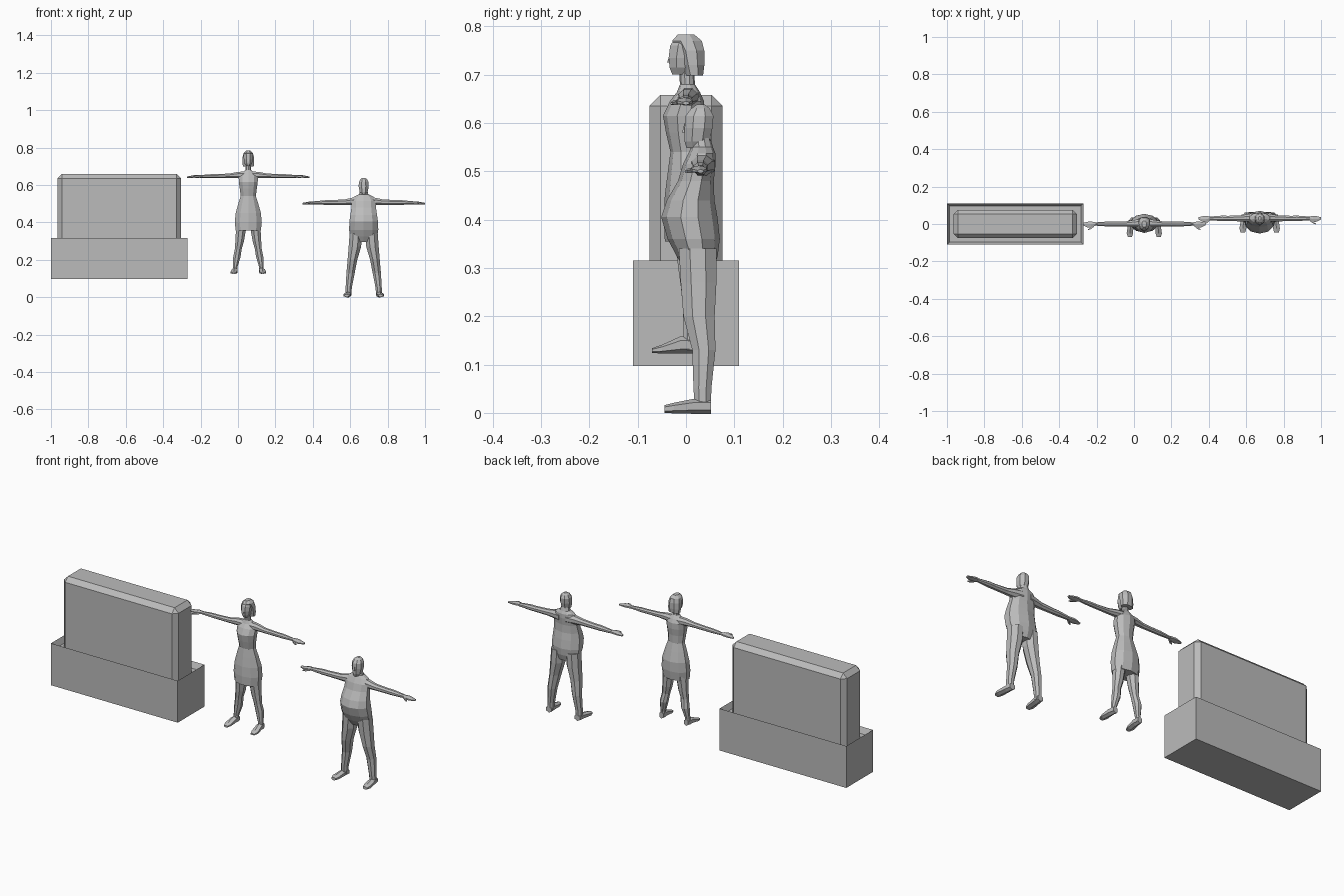
import bpy, bmesh, math
from mathutils import Vector

default_cube = bpy.data.objects.get("Cube")
if default_cube:
    bpy.data.objects.remove(default_cube, do_unlink=True)

grey = bpy.data.materials.new("plain grey")
grey.use_nodes = True
colour = (0.5, 0.5, 0.5, 1)
grey.diffuse_color = colour
grey.node_tree.nodes["Principled BSDF"].inputs["Base Color"].default_value = colour


def finish(bm, name):
    """Turn a bmesh into a flat shaded grey object."""
    bmesh.ops.recalc_face_normals(bm, faces=bm.faces)
    mesh = bpy.data.meshes.new(name)
    bm.to_mesh(mesh)
    bm.free()
    mesh.materials.append(grey)
    obj = bpy.data.objects.new(name, mesh)
    bpy.context.collection.objects.link(obj)
    return obj


def box_mesh(low, high):
    bm = bmesh.new()
    bmesh.ops.create_cube(bm, size=1)
    low, high = Vector(low), Vector(high)
    for vert in bm.verts:
        vert.co = (low + high) / 2 + vert.co * (high - low)
    return bm


def loft(name, rings, axis, origin, side=1, sides=8):
    """Skin elliptical rings (position, centre a, centre b, radius a, radius b)
    strung along an axis; side = -1 mirrors the part across the body."""
    bm = bmesh.new()
    loops = []
    for t, a, b, ra, rb in rings:
        loop = []
        for i in range(sides):
            angle = math.tau * (i + 0.5) / sides
            u, v = a + ra * math.cos(angle), b + rb * math.sin(angle)
            point = {"x": (t, u, v), "y": (u, t, v), "z": (u, v, t)}[axis]
            x, y, z = point
            loop.append(bm.verts.new(Vector((x * side, y, z)) + origin))
        loops.append(loop)
    for lower, upper in zip(loops, loops[1:]):
        for i in range(sides):
            j = (i + 1) % sides
            bm.faces.new((lower[i], lower[j], upper[j], upper[i]))
    bm.faces.new(loops[0])
    bm.faces.new(loops[-1])
    return finish(bm, name)


def body_rings(rows):
    """Rows of height, half width, front y and back y become centred rings."""
    return [(z, 0, (f + b) / 2, w * 1.04, (b - f) / 2 * 1.04) for z, w, f, b in rows]


def add_limbs(person, leg, arm, foot, leg_origin, arm_origin):
    for side, label in ((1, "left"), (-1, "right")):
        loft(f"{person}_{label}_leg", leg, "z", leg_origin, side)
        loft(f"{person}_{label}_foot", foot, "y", leg_origin, side, 6)
        loft(f"{person}_{label}_arm", arm, "x", arm_origin, side)
        loft(f"{person}_{label}_hand", HAND, "x", arm_origin, side, 6)
        loft(f"{person}_{label}_thumb", THUMB, "x", arm_origin, side, 4)


# Planter with a recessed top
planter = box_mesh((-1, -0.11, 0.097), (-0.27, 0.11, 0.315))
top = [f for f in planter.faces if f.normal.z > 0.9]
bmesh.ops.inset_region(planter, faces=top, thickness=0.02)
bmesh.ops.translate(planter, verts=top[0].verts, vec=(0, 0, -0.03))
finish(planter, "planter")

# Hedge block with chamfered corners
hedge = box_mesh((-0.965, -0.076, 0.27), (-0.305, 0.076, 0.658))
edges = [e for e in hedge.edges if max(v.co.z for v in e.verts) > 0.5]
bmesh.ops.bevel(hedge, geom=edges, offset=0.023, segments=1, affect="EDGES")
finish(hedge, "hedge")

# Arm, hand and thumb, measured outward from the middle of the shoulders
HAND = [(.262, 0, 0, .011, .008), (.285, -.003, 0, .019, .008),
        (.305, -.003, -.002, .017, .006), (.328, 0, -.004, .007, .004)]
THUMB = [(.268, -.008, 0, .008, .007), (.285, -.022, -.003, .007, .006),
         (.3, -.03, -.005, .003, .003)]
SLIM_ARM = [(.02, .005, .008, .024, .02), (.055, .003, .008, .02, .018),
            (.1, 0, .004, .015, .013), (.17, 0, .002, .013, .011),
            (.2, 0, .002, .014, .011), (.268, 0, 0, .009, .007)]
BROAD_ARM = [(t, a, b, ra * 1.15, rb * 1.25) for t, a, b, ra, rb in SLIM_ARM]

# Woman in a knee length dress
woman = Vector((0.055, 0, 0))
dress = body_rings([
    (.355, .068, -.042, .046), (.4, .073, -.044, .052), (.45, .068, -.042, .052),
    (.5, .054, -.036, .04), (.54, .041, -.031, .03), (.58, .046, -.04, .031),
    (.615, .051, -.046, .036), (.645, .052, -.032, .036), (.664, .034, -.018, .028),
    (.68, .016, -.012, .018), (.715, .014, -.014, .016)])
loft("woman_dress_and_neck", dress, "z", woman, sides=10)
face = body_rings([
    (.7, .011, -.029, .008), (.715, .021, -.035, .015), (.735, .025, -.037, .02),
    (.76, .026, -.034, .025), (.778, .016, -.022, .018)])
loft("woman_face", face, "z", woman)
loft("woman_nose", body_rings([(.725, .005, -.042, -.02), (.745, .002, -.035, -.02)]),
     "z", woman, sides=4)
hair = body_rings([
    (.698, .03, -.002, .036), (.72, .032, -.01, .039), (.75, .031, -.018, .039),
    (.77, .026, -.03, .034), (.783, .012, -.018, .018)])
loft("woman_hair", hair, "z", woman)
woman_leg = [(.13, .072, .008, .014, .014), (.16, .07, .008, .013, .014),
             (.215, .061, .014, .021, .022), (.26, .053, .008, .02, .02),
             (.3, .046, .008, .025, .026), (.38, .037, .006, .03, .034)]
woman_foot = [(-.07, .077, .129, .012, .005), (-.05, .077, .132, .02, .009),
              (-.01, .073, .141, .017, .018), (.022, .071, .14, .014, .017)]
add_limbs("woman", woman_leg, SLIM_ARM, woman_foot, woman, woman + Vector((0, 0, 0.645)))

# Stout man
man = Vector((0.672, 0.03, 0))
torso = body_rings([
    (.295, .045, -.03, .025), (.325, .073, -.048, .034), (.36, .079, -.066, .038),
    (.405, .077, -.079, .033), (.44, .072, -.068, .027), (.48, .066, -.045, .026),
    (.515, .066, -.035, .03), (.537, .052, -.024, .03), (.55, .025, -.018, .025),
    (.575, .018, -.016, .018)])
loft("man_torso", torso, "z", man, sides=10)
head = body_rings([
    (.548, .013, -.03, .012), (.562, .022, -.034, .02), (.59, .028, -.034, .026),
    (.615, .027, -.032, .028), (.63, .019, -.02, .02), (.638, .008, -.008, .01)])
loft("man_head", head, "z", man)
loft("man_nose", body_rings([(.58, .006, -.041, -.02), (.6, .002, -.035, -.02)]),
     "z", man, sides=4)
man_leg = [(.01, .082, .005, .017, .018), (.05, .08, .004, .018, .02),
           (.13, .07, .007, .024, .026), (.2, .06, -.003, .028, .035),
           (.27, .047, -.004, .036, .04), (.34, .042, -.006, .036, .042)]
man_foot = [(-.075, .09, .008, .014, .008), (-.055, .09, .01, .021, .011),
            (-.01, .085, .014, .019, .016), (.022, .082, .014, .017, .016)]
add_limbs("man", man_leg, BROAD_ARM, man_foot, man, man + Vector((0, 0, 0.504)))
